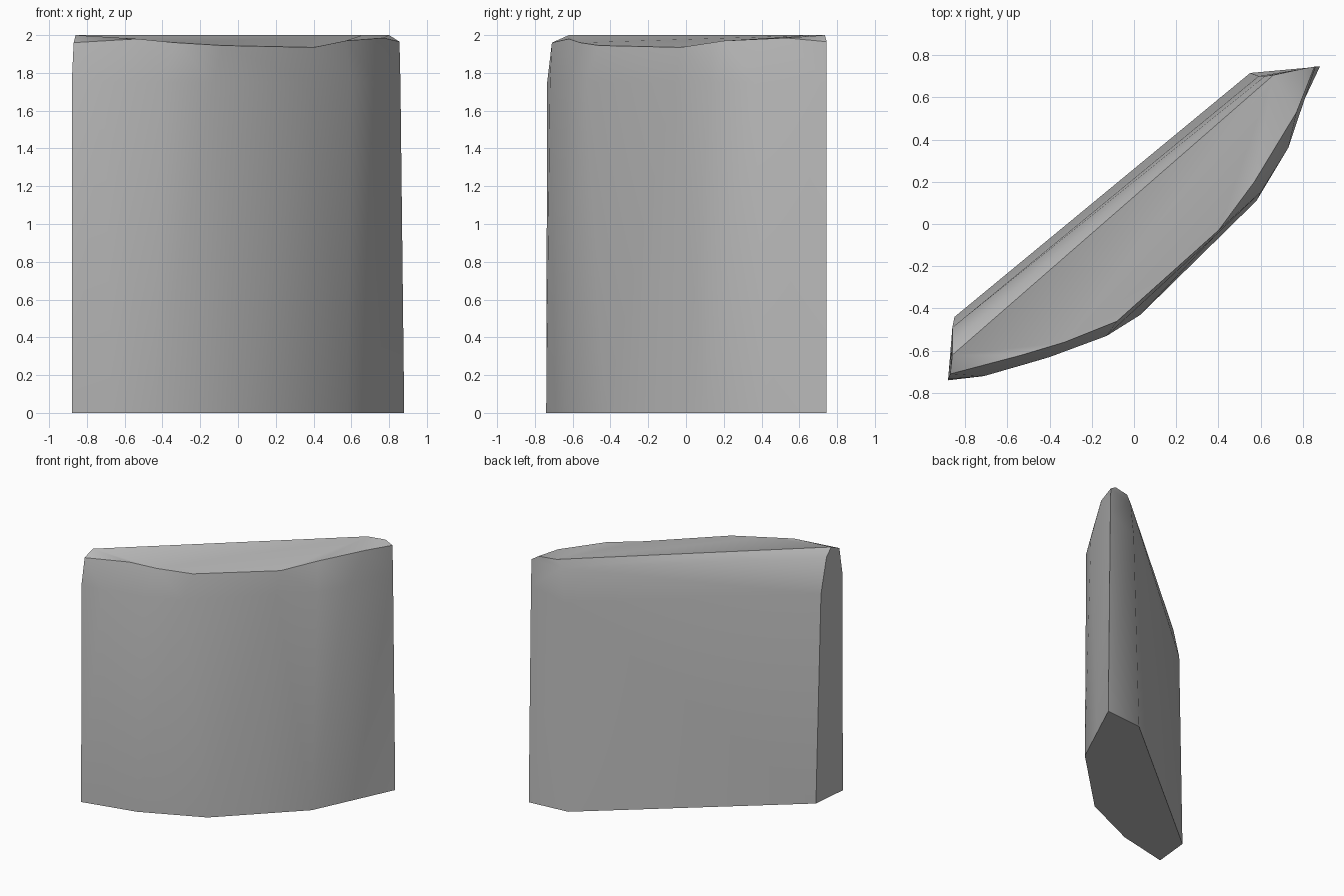
import bpy
import bmesh
import math

default_cube = bpy.data.objects.get("Cube")
if default_cube:
    bpy.data.objects.remove(default_cube, do_unlink=True)


def flat_material(name, colour):
    material = bpy.data.materials.new(name)
    material.use_nodes = True
    material.diffuse_color = colour
    shader = next(n for n in material.node_tree.nodes if n.type == 'BSDF_PRINCIPLED')
    shader.inputs["Base Color"].default_value = colour
    return material


def add_ring(mesh, outline, heights):
    """Make one closed ring of vertices from a plan outline and its heights."""
    return [mesh.verts.new((x, y, z)) for (x, y), z in zip(outline, heights)]


def bridge(mesh, lower, upper):
    """Join two rings with a band of side faces."""
    count = len(lower)
    for i in range(count):
        j = (i + 1) % count
        mesh.faces.new((lower[i], lower[j], upper[j], upper[i]))


# Plan outlines: eight points along the bowed front, two along the flat back
base_plan = [(-.88, -.74), (-.67, -.693), (-.45, -.645), (.03, -.43), (.3, -.165),
             (.58, .11), (.73, .427), (.88, .745), (.55, .715), (-.85, -.44)]
shoulder_plan = [(-.88, -.735), (-.71, -.72), (-.4, -.63), (-.13, -.53), (.38, -.06),
                 (.6, .15), (.73, .36), (.86, .745), (.59, .7), (-.86, -.49)]
rim_plan = [(-.87, -.71), (-.53, -.62), (-.33, -.56), (-.08, -.46), (.4, -.03),
            (.57, .2), (.77, .53), (.855, .745), (.62, .7), (-.86, -.56)]
rim_heights = [1.96, 1.98, 1.96, 1.945, 1.935, 1.97, 1.985, 1.965, 1.94, 1.94]

# Wall body
bm = bmesh.new()
base = add_ring(bm, base_plan, [0] * len(base_plan))
shoulder = add_ring(bm, shoulder_plan, [1.75] * 8 + [1.67] * 2)
rim = add_ring(bm, rim_plan, rim_heights)
bridge(bm, base, shoulder)
bridge(bm, shoulder, rim)
bm.faces.new(list(reversed(base)))

# Worn top with a rounded back edge and a small clipped corner
corner, ridge_right, ridge_left = add_ring(
    bm, [(.8, .735), (.66, .705), (-.86, -.62)], [2, 2, 2])
bm.faces.new(rim[:7] + [corner, ridge_right, ridge_left])
bm.faces.new((rim[6], rim[7], corner))
bm.faces.new((rim[7], rim[8], ridge_right, corner))
bm.faces.new((rim[8], rim[9], ridge_left, ridge_right))
bm.faces.new((rim[9], rim[0], ridge_left))

bmesh.ops.recalc_face_normals(bm, faces=bm.faces[:])
bmesh.ops.triangulate(bm, faces=bm.faces[:])
mesh_data = bpy.data.meshes.new("curved_wall_block")
bm.to_mesh(mesh_data)
bm.free()

wall = bpy.data.objects.new("curved_wall_block", mesh_data)
bpy.context.collection.objects.link(wall)
mesh_data.materials.append(flat_material("stone_grey", (.5, .5, .5, 1)))

# Soft faces with sharp outer edges
bpy.ops.object.select_all(action='DESELECT')
wall.select_set(True)
bpy.context.view_layer.objects.active = wall
bpy.ops.object.shade_smooth_by_angle(angle=math.radians(35))
